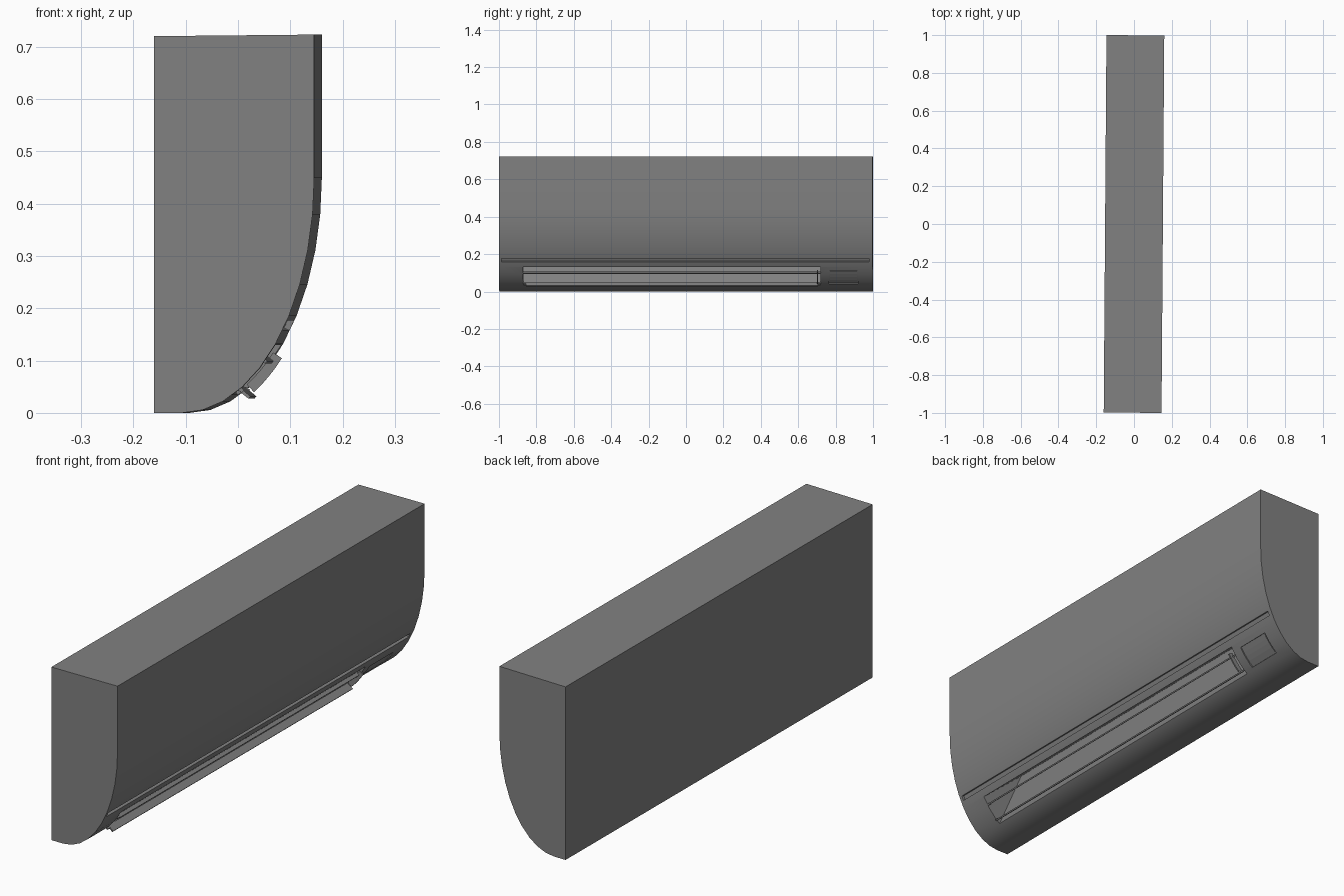
import bpy, bmesh, math
from mathutils import Matrix

if "Cube" in bpy.data.objects:
    bpy.data.objects.remove(bpy.data.objects["Cube"])

TURN = Matrix.Rotation(-0.0073, 4, "Z")   # the unit hangs very slightly askew
CX, CZ, RX, RZ = -0.1, 0.45, 0.253, 0.45  # ellipse of the curved front

grey = bpy.data.materials.new("plain_grey")
grey.use_nodes = True
colour = (0.22, 0.22, 0.22, 1)
grey.diffuse_color = colour
grey.node_tree.nodes["Principled BSDF"].inputs["Base Color"].default_value = colour


def prism(name, points, y0, y1):
    """Extrude an x-z outline along y."""
    bm = bmesh.new()
    face = bm.faces.new([bm.verts.new((x, y0, z)) for x, z in points])
    new = bmesh.ops.extrude_face_region(bm, geom=[face])["geom"]
    bmesh.ops.translate(bm, vec=(0, y1 - y0, 0),
                        verts=[v for v in new if isinstance(v, bmesh.types.BMVert)])
    bmesh.ops.recalc_face_normals(bm, faces=bm.faces)
    bm.transform(TURN)
    mesh = bpy.data.meshes.new(name)
    bm.to_mesh(mesh)
    bm.free()
    mesh.materials.append(grey)
    obj = bpy.data.objects.new(name, mesh)
    bpy.context.collection.objects.link(obj)
    return obj


def on_front(z, out=0.0):
    """Point on the curved front at height z, pushed outwards."""
    a = math.asin((z - CZ) / RZ)
    nx, nz = math.cos(a) / RX, math.sin(a) / RZ
    n = math.hypot(nx, nz)
    return CX + RX * math.cos(a) + out * nx / n, z + out * nz / n


def band(z0, z1, inner, outer, steps=4):
    """Outline of a strip that follows the curved front."""
    zs = [z0 + (z1 - z0) * i / steps for i in range(steps + 1)]
    return [on_front(z, inner) for z in zs] + [on_front(z, outer) for z in reversed(zs)]


# Casing: flat back and top, quarter ellipse below the front
arc = [(CX + RX * math.cos(a), CZ - RZ * math.sin(a))
       for a in (math.radians(9 * i) for i in range(11))]
casing = prism("casing", [(-0.153, 0), (-0.153, 0.72), (0.153, 0.723)] + arc, -0.999, 0.999)

# Cutters: air duct, long groove, display recess
cutters = [
    prism("duct_cutter", [(-0.12, 0.3), on_front(0.033), on_front(0.033, 0.03),
                          on_front(0.13, 0.03), on_front(0.13)], -0.87, 0.72),
    prism("groove_cutter", band(0.158, 0.176, -0.012, 0.02), -0.985, 0.98),
    prism("display_cutter", band(0.04, 0.112, -0.006, 0.02), 0.765, 0.92),
]
for cutter in cutters:
    mod = casing.modifiers.new(cutter.name, "BOOLEAN")
    mod.operation = "DIFFERENCE"
    mod.solver = "EXACT"
    mod.object = cutter
    cutter.hide_render = True
    cutter.hide_set(True)
bpy.context.view_layer.objects.active = casing
casing.select_set(True)
for cutter in cutters:
    bpy.ops.object.modifier_apply(modifier=cutter.name)
    bpy.data.objects.remove(cutter)
bpy.ops.object.shade_smooth_by_angle(angle=math.radians(20))

# Display window sits in its recess
prism("display_window", band(0.044, 0.108, -0.008, -0.003), 0.77, 0.915)


# Louvre blades slope outwards and down
def blade(name, x, z, length, thick=0.006):
    dx, dz = 0.775 * length, -0.632 * length
    tx, tz = 0.632 * thick, 0.775 * thick
    return prism(name, [(x, z), (x + dx, z + dz), (x + dx + tx, z + dz + tz),
                        (x + tx, z + tz)], -0.855, 0.705)


blade("lower_louvre", 0.003, 0.046, 0.03)
blade("upper_louvre", 0.048, 0.104, 0.015)

# Pivots join the blades to the duct ends
for side, y0, y1 in (("right", -0.871, -0.853), ("left", 0.703, 0.721)):
    for level, x, z in (("lower", 0.006, 0.044), ("upper", 0.05, 0.1)):
        prism(f"{level}_pivot_{side}", [(x, z), (x + 0.008, z - 0.006),
                                        (x + 0.012, z), (x + 0.004, z + 0.006)], y0, y1)

# Curved end plate that carries the blades
prism("louvre_end_plate", band(0.05, 0.112, -0.006, 0.014), 0.7, 0.706)
